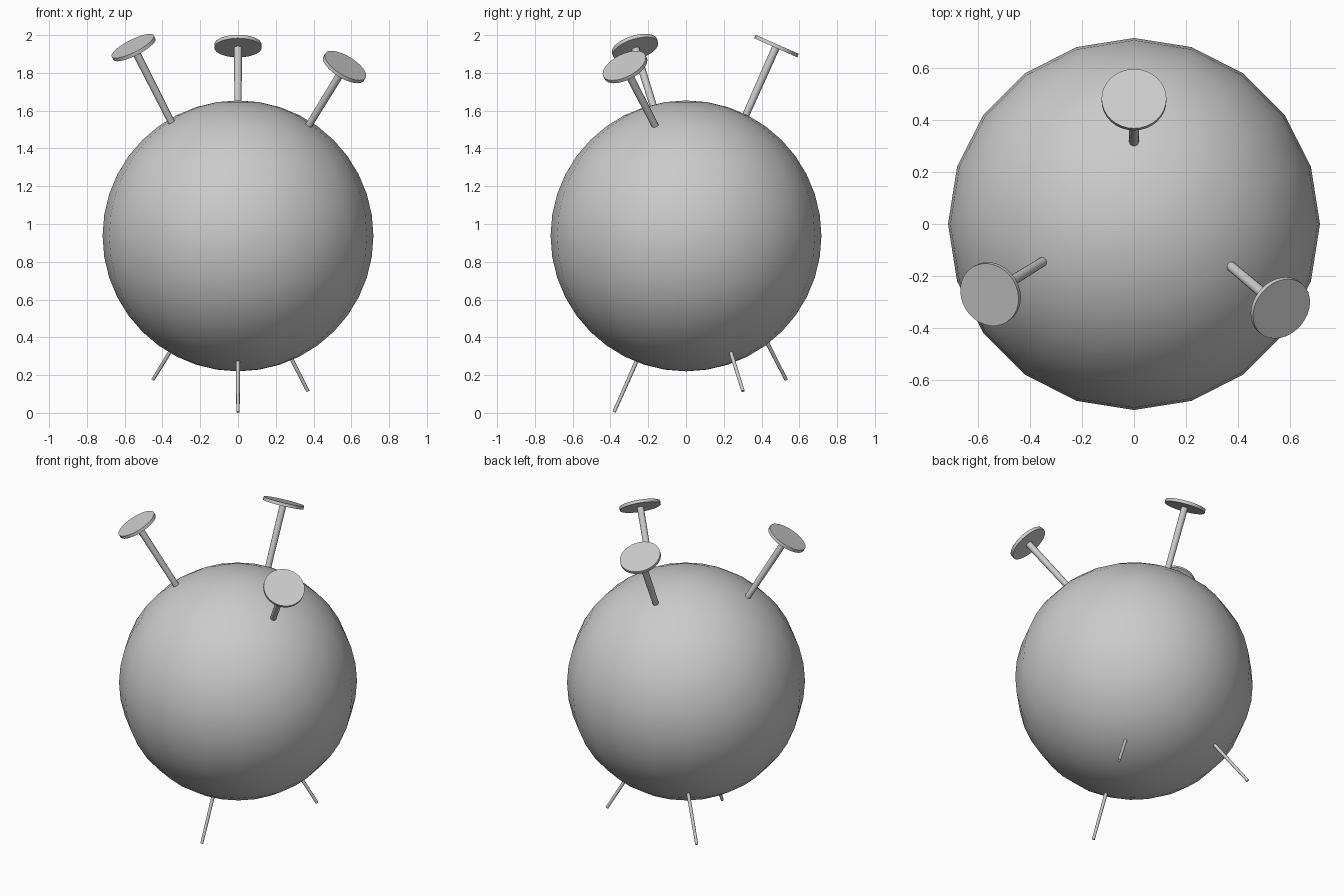
import bpy, math
from mathutils import Vector

if "Cube" in bpy.data.objects:
    bpy.data.objects.remove(bpy.data.objects["Cube"])

def finish(obj, name):
    obj.name = name
    bpy.ops.object.shade_smooth_by_angle(angle=math.radians(40))

def rod(name, a, b, r1, r2, sides):
    """Tapered cylinder running from point a to point b."""
    d = b - a
    bpy.ops.mesh.primitive_cone_add(vertices=sides, radius1=r1, radius2=r2,
                                    depth=d.length, location=(a + b) / 2)
    obj = bpy.context.object
    obj.rotation_euler = d.to_track_quat('Z', 'Y').to_euler()
    finish(obj, name)

# ball
bpy.ops.mesh.primitive_uv_sphere_add(segments=20, ring_count=20, radius=0.717,
                                     location=(0, 0, 0.937))
finish(bpy.context.object, "ball")

# pins pushed right through the ball: tip point, head centre
pins = {
    "back": ((0, -0.381, 0.004), (0, 0.479, 1.942)),
    "left": ((0.37, 0.302, 0.115), (-0.553, -0.27, 1.934)),
    "right": ((-0.45, 0.53, 0.176), (0.564, -0.323, 1.831)),
}
for side, (tip, head) in pins.items():
    tip, head = Vector(tip), Vector(head)
    half = (head - tip).normalized() * 0.01
    rod(side + "_pin_shaft", tip, head, 0.009, 0.021, 16)
    rod(side + "_pin_head", head - half, head + half, 0.125, 0.125, 32)
